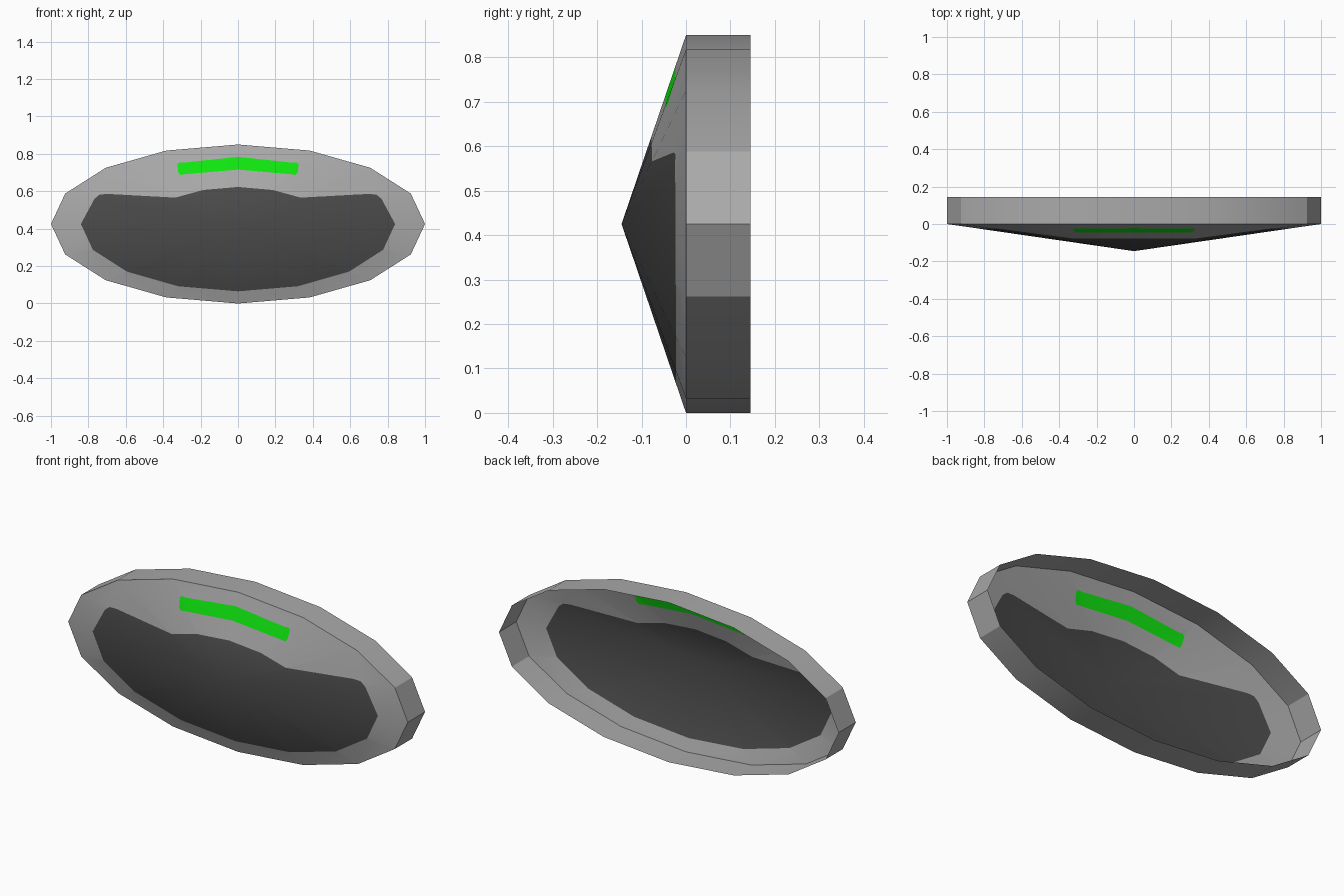
import bpy, bmesh, math
from mathutils import Vector
from mathutils.geometry import delaunay_2d_cdt

if "Cube" in bpy.data.objects:
    bpy.data.objects.remove(bpy.data.objects["Cube"])

SIDES, RX, RZ, DEPTH = 16, 1.0, 0.425, 0.145


def material(name, colour):
    m = bpy.data.materials.new(name)
    m.diffuse_color = (*colour, 1)
    m.use_nodes = True
    m.node_tree.nodes["Principled BSDF"].inputs["Base Color"].default_value = m.diffuse_color
    return m


grey = material("grey", (0.4, 0.4, 0.4))
dark = material("dark grey", (0.07, 0.07, 0.07))
green = material("bright green", (0.005, 0.8, 0.005))


def oval(i, sx=RX, sz=RZ):
    a = 2 * math.pi * i / SIDES
    return (sx * math.cos(a), RZ + sz * math.sin(a))


def cone_y(x, z):
    # depth of the faceted cone at a front-view point
    u, v = x / RX, (z - RZ) / RZ
    step = 2 * math.pi / SIDES
    r = max(u * math.cos((k + .5) * step) + v * math.sin((k + .5) * step)
            for k in range(SIDES)) / math.cos(step / 2)
    return -DEPTH * (1 - min(r, 1))


def mirrored(half):
    # closed outline from a right half running between two centre points
    return half + [(-x, z) for x, z in reversed(half[1:-1])]


def inside(p, poly):
    hit = False
    for (x1, z1), (x2, z2) in zip(poly, poly[1:] + poly[:1]):
        if (z1 > p.y) != (z2 > p.y) and p.x < x1 + (p.y - z1) * (x2 - x1) / (z2 - z1):
            hit = not hit
    return hit


def add_object(name, bm, mats):
    mesh = bpy.data.meshes.new(name)
    bm.to_mesh(mesh)
    bm.free()
    for m in mats:
        mesh.materials.append(m)
    ob = bpy.data.objects.new(name, mesh)
    bpy.context.collection.objects.link(ob)
    bpy.ops.object.select_all(action='DESELECT')
    ob.select_set(True)
    bpy.context.view_layer.objects.active = ob
    bpy.ops.object.shade_smooth_by_angle(angle=math.radians(30))


# Outlines of the coloured areas in front view
panel = mirrored([(0, .623), (.185, .607), (.335, .566), (.70, .586), (.74, .582),
                  (.767, .56)] + [oval(-i, .84, .36) for i in range(5)])
stripe = mirrored([(0, .784), (.29, .753), (.313, .755), (.324, .745), (.319, .70),
                   (.308, .687), (.285, .691), (0, .716)])

# Cone face: rim, spokes and colour outlines cut into one surface
points, edges = [], []
for loop in ([oval(i) for i in range(SIDES)], panel, stripe):
    s, n = len(points), len(loop)
    points += loop
    edges += [(s + i, s + (i + 1) % n) for i in range(n)]
points.append((0, RZ))
edges += [(len(points) - 1, i) for i in range(SIDES)]
verts, _, faces, *_ = delaunay_2d_cdt([Vector(p) for p in points], edges, [], 1, 1e-4)
bm = bmesh.new()
vs = [bm.verts.new((p.x, cone_y(p.x, p.y), p.y)) for p in verts]
for f in faces:
    face = bm.faces.new([vs[i] for i in f])
    c = sum((verts[i] for i in f), Vector((0, 0))) / len(f)
    face.material_index = 1 if inside(c, panel) else 2 if inside(c, stripe) else 0
add_object("cone_face", bm, [grey, dark, green])

# Rim band: open at the back
bm = bmesh.new()
front, back = ([bm.verts.new((x, y, z)) for x, z in map(oval, range(SIDES))]
               for y in (0, DEPTH))
for i in range(SIDES):
    j = (i + 1) % SIDES
    bm.faces.new((front[j], front[i], back[i], back[j]))
add_object("rim_band", bm, [grey])
